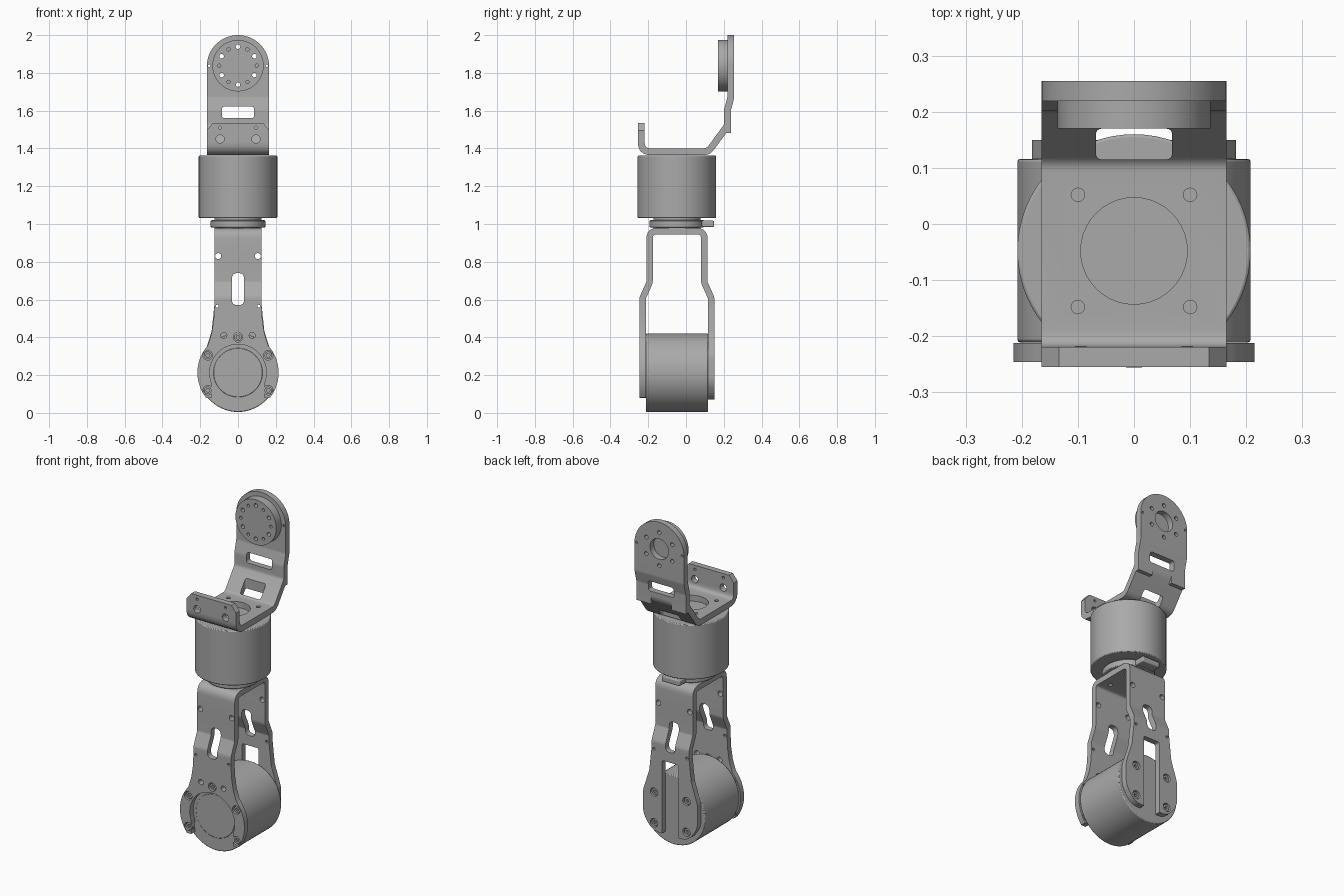
import bpy, bmesh, math
from mathutils import Vector, Matrix

if "Cube" in bpy.data.objects:
    bpy.data.objects.remove(bpy.data.objects["Cube"])

grey = bpy.data.materials.new("machined_grey")
grey.use_nodes = True
grey.diffuse_color = (0.4, 0.4, 0.4, 1)
grey.node_tree.nodes["Principled BSDF"].inputs["Base Color"].default_value = (0.4, 0.4, 0.4, 1)

CY = -0.048          # depth of the arm's main axis
MOTOR_Z = 0.213      # height of the lower motor axis
HUB_Z = 1.838        # height of the end hub axis
parts = []


def finish(bm, name, part=True):
    bmesh.ops.recalc_face_normals(bm, faces=bm.faces[:])
    me = bpy.data.meshes.new(name)
    bm.to_mesh(me)
    bm.free()
    ob = bpy.data.objects.new(name, me)
    bpy.context.scene.collection.objects.link(ob)
    me.materials.append(grey)
    if part:
        parts.append(ob)
    else:
        ob.hide_render = True
    return ob


def prism(name, pts, axis, a, b, part=True):
    """Extrude an outline along an axis: x takes (y,z), y takes (x,z), z takes (x,y)."""
    k = "xyz".index(axis)
    bm = bmesh.new()
    vs = []
    for p in pts:
        co = list(p)
        co.insert(k, a)
        vs.append(bm.verts.new(co))
    face = bm.faces.new(vs)
    ext = bmesh.ops.extrude_face_region(bm, geom=[face])
    shift = Vector((0, 0, 0))
    shift[k] = b - a
    bmesh.ops.translate(bm, verts=[v for v in ext["geom"] if isinstance(v, bmesh.types.BMVert)], vec=shift)
    return finish(bm, name, part)


def circle(u, v, r, n=24):
    return [(u + r * math.cos(math.tau * i / n), v + r * math.sin(math.tau * i / n)) for i in range(n)]


def rect(u0, v0, u1, v1):
    return [(u0, v0), (u1, v0), (u1, v1), (u0, v1)]


def fillet(pts, r, n=6, closed=False):
    """Round the corners of a polyline."""
    out = []
    for i, p in enumerate(pts):
        if not closed and i in (0, len(pts) - 1):
            out.append(p)
            continue
        p = Vector(p)
        d0, d1 = Vector(pts[i - 1]) - p, Vector(pts[(i + 1) % len(pts)]) - p
        half = d0.angle(d1) / 2
        t = min(r / math.tan(half), d0.length * 0.45, d1.length * 0.45)
        a, b = p + d0.normalized() * t, p + d1.normalized() * t
        for j in range(n + 1):
            s = j / n
            out.append(tuple(a * (1 - s) ** 2 + p * 2 * s * (1 - s) + b * s ** 2))
    return out


def sheet(path, t):
    """Thicken a bent path into a closed sheet-metal section."""
    left, right = [], []
    for i, p in enumerate(path):
        p = Vector(p)
        d0 = (p - Vector(path[i - 1])).normalized() if i else None
        d1 = (Vector(path[i + 1]) - p).normalized() if i < len(path) - 1 else None
        d0, d1 = d0 or d1, d1 or d0
        m = (d0 + d1).normalized()
        off = Vector((-m.y, m.x)) * (t / 2) / max(0.5, m.dot(d0))
        left.append(tuple(p + off))
        right.append(tuple(p - off))
    return left + right[::-1]


def cut(ob, cutter, op="DIFFERENCE"):
    mod = ob.modifiers.new("cut", "BOOLEAN")
    mod.operation, mod.object, mod.solver = op, cutter, "EXACT"
    dg = bpy.context.evaluated_depsgraph_get()
    me = bpy.data.meshes.new_from_object(ob.evaluated_get(dg))
    ob.modifiers.clear()
    ob.data = me
    bpy.data.objects.remove(cutter)


def cut_shape(ob, pts, axis, a, b, op="DIFFERENCE"):
    cut(ob, prism("cutter", pts, axis, a, b, False), op)


def soften(ob, w=0.005):
    mod = ob.modifiers.new("edge", "BEVEL")
    mod.width, mod.segments, mod.limit_method = w, 2, "ANGLE"
    mod.angle_limit = math.radians(50)


def mirrored(half):
    return half + [(-x, z) for x, z in reversed(half)]


# Lower motor with its front cap
soften(prism("lower_motor", circle(0, MOTOR_Z, 0.208, 64), "y", -0.211, 0.116))
soften(prism("lower_motor_cap", circle(0, MOTOR_Z, 0.13, 48), "y", -0.216, -0.2), 0.003)

# Lower forked bracket, made as a front and a back half
front_half = [(0.125, 1.0), (0.125, 0.57), (0.129, 0.49), (0.14, 0.42)]
front_half += [(0.215 * math.cos(math.radians(a)), MOTOR_Z + 0.215 * math.sin(math.radians(a)))
               for a in range(42, -39, -5)] + [(0.167, 0.08)]
back_half = fillet([(0.125, 1.0), (0.125, 0.57), (0.14, 0.43), (0.182, 0.3), (0.182, 0.16),
                    (0.12, 0.07), (0.0, 0.07)], 0.12)[:-1]
fork = fillet([(CY, 0.962), (-0.193, 0.962), (-0.193, 0.69), (-0.229, 0.61), (-0.229, 0)], 0.04)


def arm_half(name, flip, outline):
    path = [(2 * CY - y, z) if flip else (y, z) for y, z in fork]
    ob = prism(name, sheet(path, 0.034), "x", -0.24, 0.24)
    a, b = (CY - 0.02, 0.3) if flip else (-0.3, CY + 0.02)
    cut_shape(ob, mirrored(outline), "y", a, b, "INTERSECT")
    wall = (0.03, 0.3) if flip else (-0.3, -0.12)
    cut_shape(ob, fillet(rect(-0.032, 0.57, 0.032, 0.74), 0.03, closed=True), "y", *wall)
    for s in (-1, 1):
        cut_shape(ob, circle(s * 0.105, 0.83, 0.016, 16), "y", *wall)
        cut_shape(ob, circle(s * 0.11, 0.565, 0.008, 12), "y", *wall)
        cut_shape(ob, circle(s * 0.07, CY + (0.07 if flip else -0.07), 0.012, 12), "z", 0.9, 1.1)
    return ob, wall


def screw(name, ob, wall, x, z, y, r=0.025):
    cut_shape(ob, circle(x, z, r, 20), "y", *wall)
    head = prism(name, circle(x, z, r * 0.8, 20), "y", y - 0.012, y + 0.012)
    cut_shape(head, circle(x, z, r * 0.4, 6), "y", *((y - 0.05, y) if y < 0 else (y, y + 0.05)))


front_arm, fw = arm_half("lower_bracket_front", False, front_half)
back_arm, bw = arm_half("lower_bracket_back", True, back_half)
cut_shape(front_arm, circle(0, MOTOR_Z, 0.15, 48), "y", *fw)
cut_shape(front_arm, rect(-0.14, -0.1, 0.14, MOTOR_Z - 0.04), "y", *fw)
cut_shape(back_arm, fillet(rect(-0.055, -0.1, 0.055, 0.51), 0.012, closed=True), "y", *bw)
for s in (-1, 1):
    side = "left" if s > 0 else "right"
    cut_shape(front_arm, circle(s * 0.075, 0.41, 0.016, 16), "y", *fw)
    for z, level in ((0.305, "upper"), (0.12, "lower")):
        screw(f"front_screw_{level}_{side}", front_arm, fw, s * 0.16, z, -0.226)
        screw(f"back_screw_{level}_{side}", back_arm, bw, s * 0.108, z, 0.13)
screw("front_screw_top", front_arm, fw, 0, 0.4, -0.226)

# Swivel collar with its rear stop tab
soften(prism("collar", circle(0, CY, 0.145, 48), "z", 0.982, 1.02))
prism("collar_neck", circle(0, CY, 0.125, 48), "z", 0.975, 1.04)
soften(prism("collar_tab", rect(-0.06, 0.04, 0.06, 0.148), "z", 0.984, 1.018), 0.006)

# Upper motor
soften(prism("upper_motor", circle(0, CY, 0.208, 64), "z", 1.032, 1.362))

# Upper bracket: front lip, base, slope and round-topped end plate
run = fillet([(-0.237, 1.535), (-0.237, 1.3825), (0.118, 1.3825), (0.219, 1.52), (0.219, 1.6),
              (0.237, 1.67), (0.237, 2.0)], 0.05)
upper = prism("upper_bracket", sheet(run, 0.036), "x", -0.165, 0.165)
arch = [(0.165 * math.cos(math.pi * i / 32), 1.835 + 0.165 * math.sin(math.pi * i / 32)) for i in range(33)]
cut_shape(upper, arch + [(-0.165, 1.3), (0.165, 1.3)], "y", -0.4, 0.4, "INTERSECT")
lip, end = (-0.3, -0.19), (0.16, 0.3)
for s in (-1, 1):
    cut_shape(upper, [(s * 0.13, 1.54), (s * 0.17, 1.54), (s * 0.17, 1.49)], "y", *lip)
    cut_shape(upper, circle(s * 0.095, 1.45, 0.022, 20), "y", *lip)
    cut_shape(upper, circle(s * 0.095, 1.51, 0.008, 12), "y", *lip)
    cut_shape(upper, circle(s * 0.152, HUB_Z, 0.007, 12), "y", *end)
    for dy in (-0.1, 0.1):
        cut_shape(upper, circle(s * 0.1, CY + dy, 0.012, 16), "z", 1.3, 1.41)
cut_shape(upper, circle(0, CY, 0.095, 40), "z", 1.3, 1.45)
cut_shape(upper, fillet(rect(-0.068, 0.115, 0.068, 0.17), 0.012, closed=True), "z", 1.3, 1.53)
cut_shape(upper, fillet(rect(-0.085, 1.56, 0.085, 1.622), 0.015, closed=True), "y", *end)
cut_shape(upper, circle(0, HUB_Z, 0.062, 32), "y", *end)
for s in (-1, 1):
    prism("end_plate_foot_" + ("left" if s > 0 else "right"),
          rect(s * 0.068, 0.206, s * 0.165, 0.237), "z", 1.482, 1.535)

# End hub disc with a ring of holes, every other one running through the plate
hub = prism("end_hub", circle(0, HUB_Z, 0.136, 48), "y", 0.17, 0.219)
for i in range(12):
    a = math.radians(30 * i)
    hole = (0.1 * math.cos(a), HUB_Z + 0.1 * math.sin(a), 0.012 if i % 2 else 0.009, 14)
    cut_shape(hub, circle(*hole), "y", 0.1, 0.3 if i % 2 else 0.2)
    if i % 2:
        cut_shape(upper, circle(*hole), "y", *end)

# Smooth curved walls, keep edges crisp
bpy.ops.object.select_all(action="DESELECT")
for ob in parts:
    ob.select_set(True)
bpy.context.view_layer.objects.active = parts[0]
bpy.ops.object.shade_smooth_by_angle(angle=math.radians(30))
